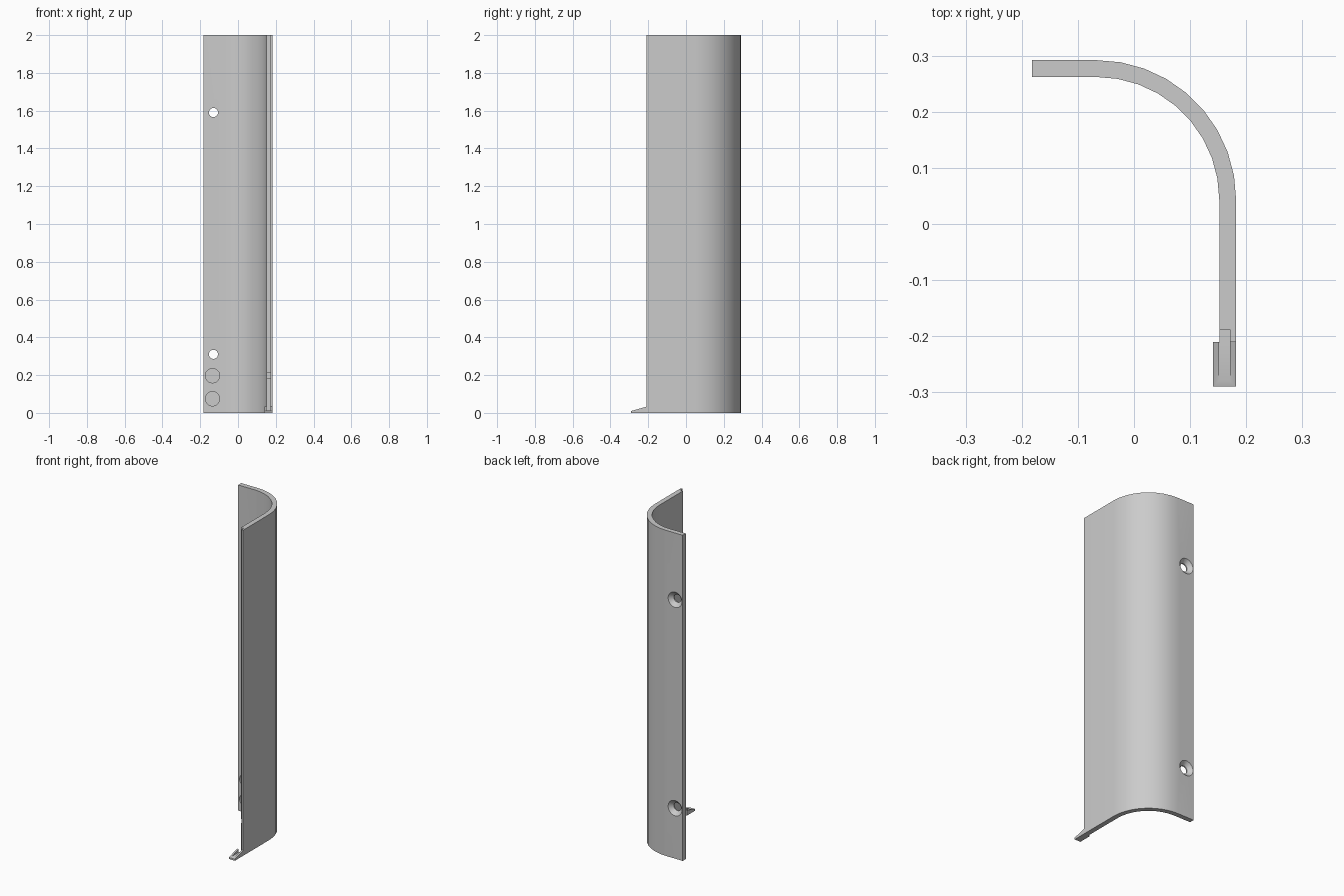
import bpy, bmesh, math
from mathutils import Matrix, Vector

cube = bpy.data.objects.get("Cube")
if cube:
    bpy.data.objects.remove(cube, do_unlink=True)

grey = bpy.data.materials.new("light_grey")
grey.use_nodes = True
grey.diffuse_color = (0.6, 0.6, 0.6, 1)
grey.node_tree.nodes["Principled BSDF"].inputs["Base Color"].default_value = (0.6, 0.6, 0.6, 1)


def finish(bm, name):
    bmesh.ops.recalc_face_normals(bm, faces=bm.faces)
    mesh = bpy.data.meshes.new(name)
    bm.to_mesh(mesh)
    bm.free()
    mesh.materials.append(grey)
    ob = bpy.data.objects.new(name, mesh)
    bpy.context.scene.collection.objects.link(ob)
    return ob


def prism(name, points, offset):
    """Extrude a closed 3D outline along an offset."""
    bm = bmesh.new()
    face = bm.faces.new([bm.verts.new(p) for p in points])
    ext = bmesh.ops.extrude_face_region(bm, geom=[face])
    verts = [v for v in ext["geom"] if isinstance(v, bmesh.types.BMVert)]
    bmesh.ops.translate(bm, verts=verts, vec=Vector(offset))
    return finish(bm, name)


def box(name, lo, hi):
    (x0, y0, z0), (x1, y1, z1) = lo, hi
    outline = [(x0, y0, z0), (x1, y0, z0), (x1, y1, z0), (x0, y1, z0)]
    return prism(name, outline, (0, 0, z1 - z0))


def round_y(name, x, z, y0, y1, r0, r1):
    """Cylinder or cone along y, radius r0 at y0 and r1 at y1."""
    bm = bmesh.new()
    bmesh.ops.create_cone(bm, cap_ends=True, segments=32, radius1=r0, radius2=r1, depth=y1 - y0)
    turn = Matrix.Translation((x, (y0 + y1) / 2, z)) @ Matrix.Rotation(-math.pi / 2, 4, "X")
    bmesh.ops.transform(bm, matrix=turn, verts=bm.verts)
    return finish(bm, name)


def cut(target, cutters):
    bpy.context.view_layer.objects.active = target
    for c in cutters:
        mod = target.modifiers.new("cut", "BOOLEAN")
        mod.operation = "DIFFERENCE"
        mod.solver = "EXACT"
        mod.object = c
        bpy.ops.object.modifier_apply(modifier=mod.name)


def smooth(ob):
    bpy.ops.object.select_all(action="DESELECT")
    ob.select_set(True)
    bpy.context.view_layer.objects.active = ob
    bpy.ops.object.shade_smooth_by_angle(angle=math.radians(25))


# Curved wall: two straight legs joined by a quarter bend
LEFT, BACK, CX, CY = 0.182, 0.292, -0.067, 0.043
THICK, END, STEPS = 0.03, -0.21, 9
R = LEFT - CX


def bend(r):
    angles = [math.pi / 2 * (1 - i / STEPS) for i in range(STEPS + 1)]
    return [(CX + r * math.cos(a), CY + r * math.sin(a), 0) for a in angles]


outer = [(-LEFT, BACK, 0)] + bend(R) + [(LEFT, END, 0)]
inner = [(-LEFT, BACK - THICK, 0)] + bend(R - THICK) + [(LEFT - THICK, END, 0)]
wall = prism("curved_wall", outer + inner[::-1], (0, 0, 2))

# Wedge foot at the bottom of the front edge
side = [(0.141, -0.29, 0), (0.141, END, 0), (0.141, END, 0.033), (0.141, -0.29, 0.01)]
foot = prism("wedge_foot", side, (LEFT - 0.141, 0, 0))

# Long rabbet in the front edge, running on as a channel in the foot
rabbet = box("rabbet_cutter", (0.1515, -0.3, 0.013), (0.171, -0.188, 2.1))
wall_rabbet = box("wall_rabbet_cutter", (0.14, -0.3, 0.013), (0.171, -0.188, 2.1))
notch = box("notch_cutter", (0.14, -0.2, 0.185), (0.171, -0.165, 0.21))
cutters = [wall_rabbet, notch]

# Countersunk screw holes and blind round pockets in the back leg
face = BACK - THICK
for z in (0.31, 1.59):
    cutters.append(round_y("screw_hole_cutter", -0.13, z, face - 0.02, BACK + 0.02, 0.024, 0.024))
    cutters.append(round_y("countersink_cutter", -0.13, z, BACK - 0.023, BACK + 0.001, 0.0235, 0.048))
for z in (0.075, 0.197):
    cutters.append(round_y("pocket_cutter", -0.135, z, face - 0.02, face + 0.02, 0.038, 0.038))

cut(wall, cutters)
cut(foot, [rabbet])
for c in cutters + [rabbet]:
    bpy.data.objects.remove(c, do_unlink=True)
smooth(wall)
smooth(foot)
